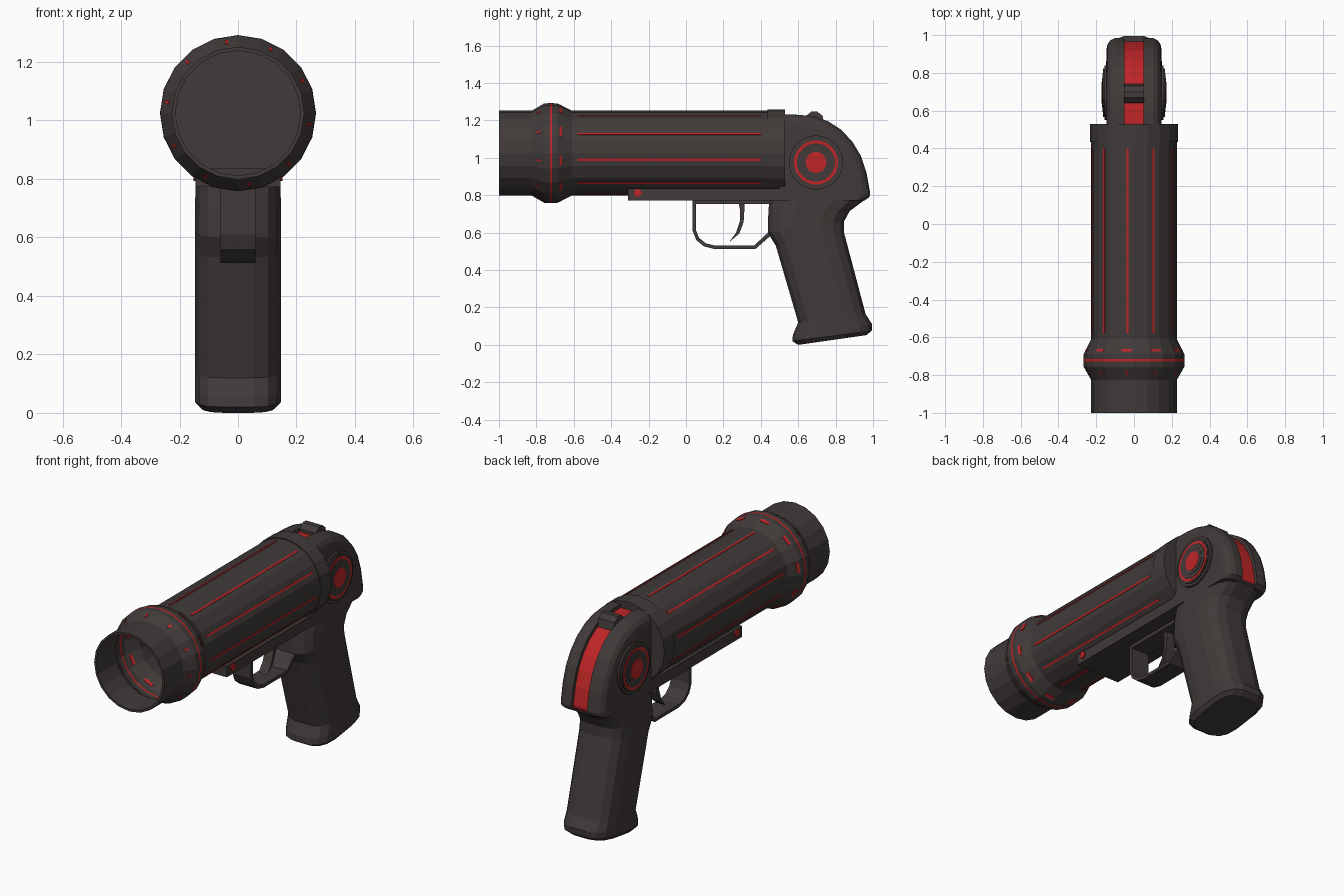
import bpy, bmesh, math
from mathutils import Vector

if "Cube" in bpy.data.objects:
    bpy.data.objects.remove(bpy.data.objects["Cube"])


def material(name, rgb):
    m = bpy.data.materials.new(name)
    m.diffuse_color = (*rgb, 1)
    m.use_nodes = True
    m.node_tree.nodes["Principled BSDF"].inputs["Base Color"].default_value = m.diffuse_color
    return m


DARK = material("charcoal", (0.052, 0.043, 0.041))
RED = material("red", (0.52, 0.018, 0.020))
AXIS_Z = 1.025          # height of the barrel axis
SIDES = 20


def loft(name, rings, mats=(DARK,), closed=False, mirror=False, rule=None):
    """Skin a list of equal-sized point rings; cap the ends or join them."""
    bm = bmesh.new()
    vs = [[bm.verts.new(p) for p in ring] for ring in rings]
    n = len(rings[0])
    for k in range(len(vs) if closed else len(vs) - 1):
        a, b = vs[k], vs[(k + 1) % len(vs)]
        for i in range(n):
            j = (i + 1) % n
            f = bm.faces.new((a[i], a[j], b[j], b[i]))
            if rule and rule(f, k):
                f.material_index = 1
    if not closed:
        bm.faces.new(vs[0])
        bm.faces.new(vs[-1])
    bmesh.ops.recalc_face_normals(bm, faces=bm.faces)
    me = bpy.data.meshes.new(name)
    bm.to_mesh(me)
    bm.free()
    for m in mats:
        me.materials.append(m)
    ob = bpy.data.objects.new(name, me)
    bpy.context.collection.objects.link(ob)
    if mirror:
        ob.modifiers.new("mirror", 'MIRROR').use_mirror_merge = False
    return ob


def prism(name, pts, x0, x1, mat=DARK, mirror=False):
    """Extrude a side (y, z) profile along x."""
    return loft(name, [[(x, y, z) for y, z in pts] for x in (x0, x1)], (mat,), mirror=mirror)


def circle(cy, cz, r, n):
    return [(cy + r * math.cos(2 * math.pi * i / n), cz + r * math.sin(2 * math.pi * i / n))
            for i in range(n)]


def hoop(y, r):
    return [(r * math.sin(2 * math.pi * i / SIDES), y,
             AXIS_Z + r * math.cos(2 * math.pi * i / SIDES)) for i in range(SIDES)]


# barrel: thin open tube with a flared ring and a red line round it
outer = [(-1, .227), (-.825, .227), (-.757, .266), (-.728, .267), (-.716, .267),
         (-.688, .266), (-.61, .227), (.45, .227)]
WALL = .013
tube = outer + [(y, r - WALL) for y, r in reversed(outer)]
loft("barrel", [hoop(y, r) for y, r in tube], (DARK, RED), closed=True,
     rule=lambda f, k: k in (3, 11))

# rear collar, also closing the back of the bore
loft("barrel_collar", [hoop(.435, .232), hoop(.53, .232)])


def radius(y):
    for (y0, r0), (y1, r1) in zip(outer, outer[1:]):
        if y0 <= y <= y1:
            return r0 + (r1 - r0) * (y - y0) / (y1 - y0)


def plate(name, ang, y0, y1, w, offset=0.0):
    """Thin red plate lying on one flat of the barrel."""
    out = Vector((math.sin(ang), 0, math.cos(ang)))
    side = Vector((math.cos(ang), 0, -math.sin(ang)))
    rings = []
    for y in (y0, y1):
        r = (radius(y) + offset) * math.cos(math.pi / SIDES)
        c = Vector((0, y, AXIS_Z))
        rings.append([c + out * (r + d) + side * s * w / 2
                      for d, s in ((-.003, -1), (-.003, 1), (.003, 1), (.003, -1))])
    loft(name, rings, (RED,))


# red stripes and dashes on every second flat
for i in range(10):
    a = math.radians(-9 + 36 * i)
    plate("barrel_stripe", a, -.58, .40, .011)
    for off in (0, -WALL):
        plate("ring_dash_rear", a, -.676, -.662, .055, off)
        plate("ring_dash_front", a, -.80, -.778, .011, off)

# rear housing and under rail: rounded side halves round a recessed red spine
body = [(-.31, .772), (-.31, .835), (.50, .835), (.50, 1.232), (.60, 1.23), (.68, 1.222),
        (.76, 1.195), (.83, 1.15), (.89, 1.085), (.935, 1.01), (.965, .92), (.985, .81),
        (.98, .79), (.955, .772)]


def inset(s):
    return [(.55 + (y - .55) * s, .772 + (z - .772) * s) if y > .49 and z > .84 or y > .9
            else (y, z) for y, z in body]


loft("housing_side", [[(x, y, z) for y, z in inset(s)] for x, s in
                      ((.05, 1), (.10, 1), (.125, .972), (.14, .925), (.145, .87))], mirror=True)
loft("housing_spine", [[(x, y, z) for y, z in inset(.955)] for x in (-.0505, .0505)], (DARK, RED),
     rule=lambda f, k: f.calc_center_median().y > .51 and f.calc_center_median().z > .79)

# hammer on top
prism("hammer", [(.64, 1.17), (.642, 1.222), (.67, 1.248), (.70, 1.248), (.73, 1.225), (.745, 1.16)],
      -.052, .052)

# round side dials, stacked rings of alternating colour
for name, r, x, m in (("dial_base", .145, .156, DARK), ("dial_rim", .128, .163, DARK),
                      ("dial_red_ring", .118, .165, RED), ("dial_inner", .102, .167, DARK),
                      ("dial_hub", .078, .169, DARK), ("dial_red_centre", .056, .171, RED)):
    prism(name, circle(.695, .975, r, 24), .12, x, m, True)

# rail pins
prism("rail_pin", circle(-.258, .813, .021, 10), .12, .153, RED, True)

# grip: rounded sections between front and rear edge points, with half width
grip = [((.445, .775), (.955, .775), .145), ((.44, .70), (.875, .715), .147),
        ((.437, .60), (.845, .66), .147), ((.48, .53), (.845, .60), .147),
        ((.60, .12), (.96, .165), .147), ((.572, .055), (.995, .11), .147),
        ((.568, .02), (.993, .075), .147), ((.60, .0), (.965, .052), .128)]


def power(v):
    return math.copysign(abs(v) ** .62, v)


rings = []
for front, rear, w in grip:
    ring = []
    for i in range(16):
        t = 2 * math.pi * (i + .5) / 16
        u = power(math.cos(t)) / power(math.cos(math.pi / 16))
        v = power(math.sin(t)) / power(math.cos(math.pi / 16))
        k = (u + 1) / 2
        ring.append((v * w, front[0] + (rear[0] - front[0]) * k, front[1] + (rear[1] - front[1]) * k))
    rings.append(ring)
loft("grip", rings)

# trigger guard: bent strip
guard_out = [(.035, .775), (.035, .61), (.055, .56), (.095, .527), (.15, .513), (.372, .513), (.46, .59)]
guard_in = [(.455, .615), (.364, .531), (.152, .531), (.105, .543), (.07, .572), (.053, .613),
            (.053, .735), (.07, .755), (.45, .755), (.45, .775)]
prism("trigger_guard", guard_out + guard_in[:7] + [(.053, .775)], -.06, .06)
prism("guard_mount", [(.04, .752), (.46, .752), (.46, .778), (.04, .778)], -.06, .06)

# trigger: curved blade
prism("trigger", [(.28, .765), (.289, .72), (.288, .66), (.268, .60), (.23, .548),
                  (.285, .595), (.308, .655), (.312, .72), (.312, .765)], -.028, .028)
